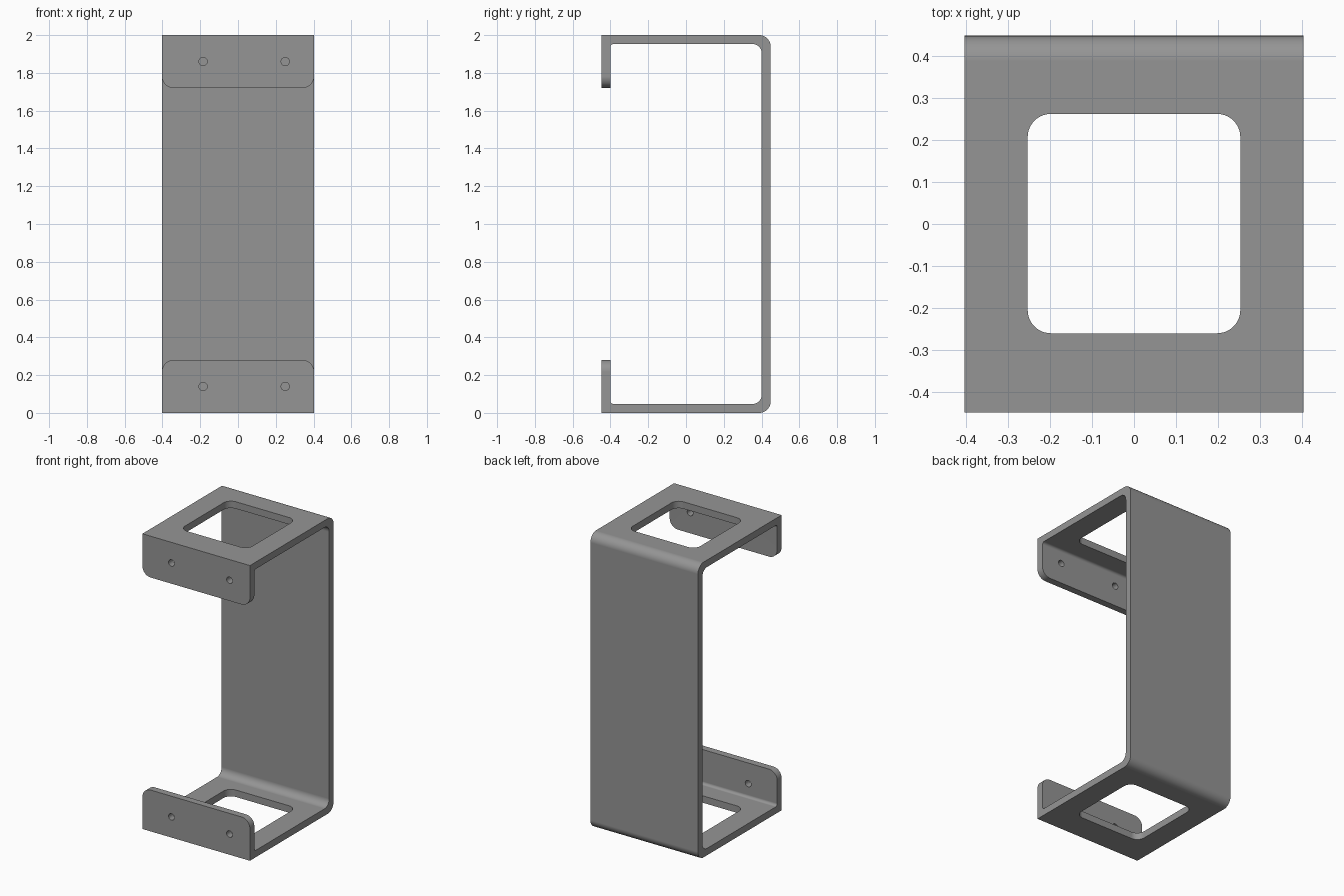
import bpy, bmesh, math
from mathutils import Vector

if "Cube" in bpy.data.objects:
    bpy.data.objects.remove(bpy.data.objects["Cube"])

HALF_W, HALF_D, H, T = 0.403, 0.448, 2.0, 0.047
LIP = 0.28  # height of the front lips


def arc(cx, cy, r, a0, a1, n=10):
    return [(cx + r * math.cos(math.radians(a0 + (a1 - a0) * i / n)),
             cy + r * math.sin(math.radians(a0 + (a1 - a0) * i / n))) for i in range(n + 1)]


def prism(name, outline, place, sweep):
    """Extrude a 2D outline, placed in 3D by place(u, v), along sweep."""
    bm = bmesh.new()
    face = bm.faces.new([bm.verts.new(place(u, v)) for u, v in outline])
    out = bmesh.ops.extrude_face_region(bm, geom=[face])
    bmesh.ops.translate(bm, vec=Vector(sweep),
                        verts=[g for g in out["geom"] if isinstance(g, bmesh.types.BMVert)])
    bmesh.ops.recalc_face_normals(bm, faces=bm.faces)
    mesh = bpy.data.meshes.new(name)
    bm.to_mesh(mesh)
    bm.free()
    obj = bpy.data.objects.new(name, mesh)
    bpy.context.collection.objects.link(obj)
    return obj


# Bent strap: upper half of the side profile (y, z), mirrored to the lower half
R_OUT, R_IN, R_LIP = 0.06, 0.05, 0.018
upper = arc(HALF_D - R_OUT, H - R_OUT, R_OUT, 0, 90)
upper += [(-HALF_D, H), (-HALF_D, H - LIP), (-HALF_D + T, H - LIP)]
upper += arc(-HALF_D + T + R_LIP, H - T - R_LIP, R_LIP, 180, 90, 6)
upper += arc(HALF_D - T - R_IN, H - T - R_IN, R_IN, 90, 0)
lower = [(y, H - z) for y, z in reversed(upper)]
bracket = prism("bracket", upper + lower, lambda y, z: (-HALF_W, y, z), (2 * HALF_W, 0, 0))

# Cutter for the rounded windows through the top and bottom plates
WX, Y0, Y1, WR = 0.253, -0.26, 0.262, 0.055
window = (arc(WX - WR, Y1 - WR, WR, 0, 90) + arc(-WX + WR, Y1 - WR, WR, 90, 180)
          + arc(-WX + WR, Y0 + WR, WR, 180, 270) + arc(WX - WR, Y0 + WR, WR, 270, 360))
cutters = [prism("window_cutter", window, lambda x, y: (x, y, -0.1), (0, 0, H + 0.2))]

# Cutters for the lip screw holes and rounded lip corners
FRONT, DEPTH, CR = -HALF_D - 0.05, (0, T + 0.1, 0), 0.062
for top in (True, False):
    def place(x, z, top=top):
        return (x, FRONT, H - z if top else z)
    for x in (-0.185, 0.25):
        cutters.append(prism("hole_cutter", arc(x, 0.14, 0.022, 0, 360, 24)[:-1], place, DEPTH))
    for s in (-1, 1):
        corner = [(s * u, v) for u, v in arc(HALF_W - CR, LIP - CR, CR, 0, 90)]
        corner += [(s * (HALF_W - CR), LIP + 0.03), (s * (HALF_W + 0.03), LIP + 0.03),
                   (s * (HALF_W + 0.03), LIP - CR)]
        cutters.append(prism("corner_cutter", corner, place, DEPTH))

bpy.context.view_layer.objects.active = bracket
bracket.select_set(True)
for cutter in cutters:
    mod = bracket.modifiers.new("cut", "BOOLEAN")
    mod.operation, mod.solver, mod.object = "DIFFERENCE", "EXACT", cutter
    bpy.ops.object.modifier_apply(modifier=mod.name)
    bpy.data.objects.remove(cutter)

# Smooth bends with crisp edges
bpy.ops.object.shade_smooth_by_angle(angle=math.radians(30))
normals = bracket.modifiers.new("flat_plates", "WEIGHTED_NORMAL")
normals.keep_sharp = True

grey = bpy.data.materials.new("mid grey metal")
grey.diffuse_color = (0.3, 0.3, 0.3, 1)
grey.use_nodes = True
grey.node_tree.nodes["Principled BSDF"].inputs["Base Color"].default_value = grey.diffuse_color
bracket.data.materials.clear()
bracket.data.materials.append(grey)
for p in bracket.data.polygons:
    p.material_index = 0
